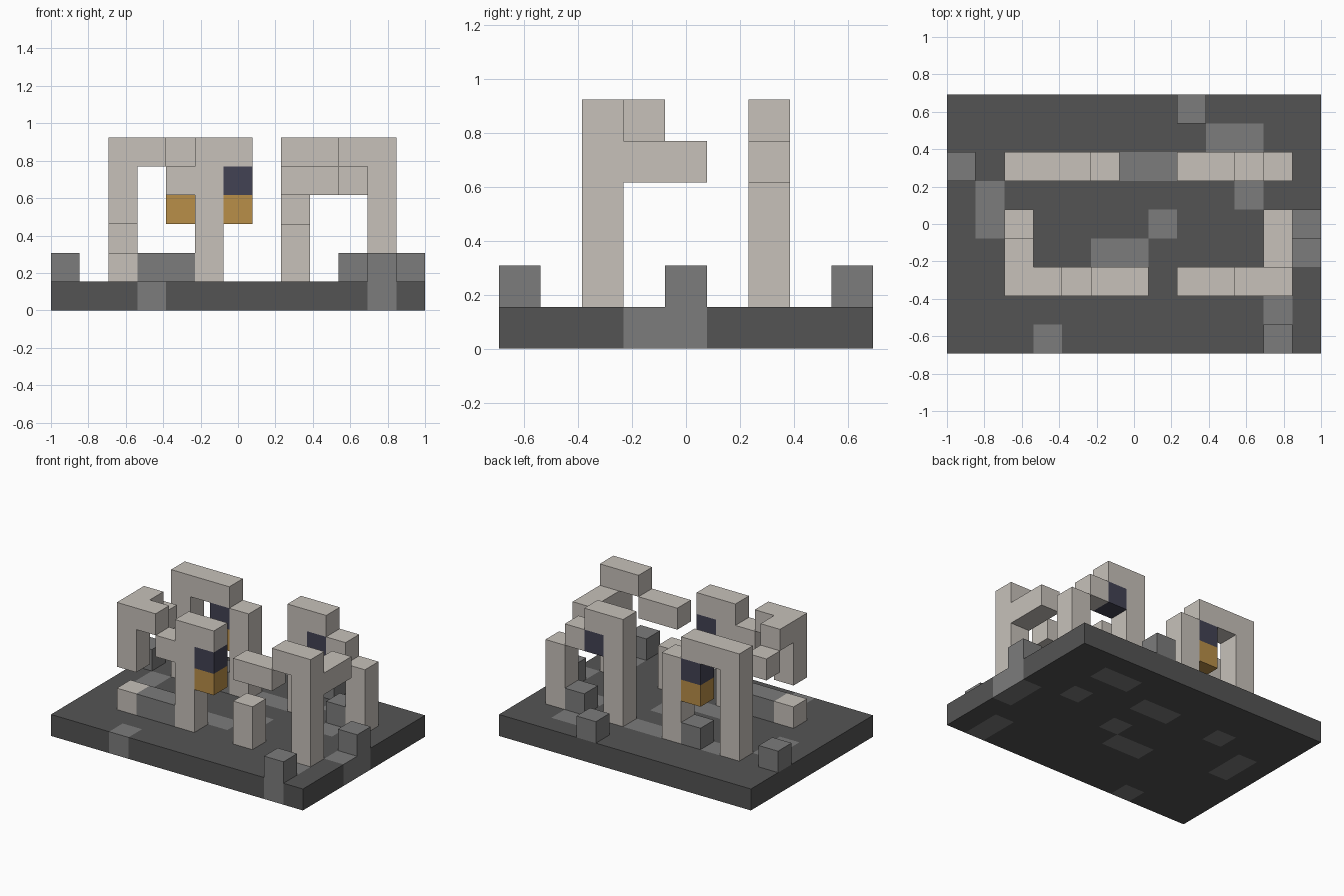
import bpy
import bmesh
from mathutils import Vector

old = bpy.data.objects.get("Cube")
if old:
    bpy.data.objects.remove(old, do_unlink=True)

# Block grid: columns along x, rows along y
COLUMNS, ROWS = 13, 9
UNIT = 2 / COLUMNS


def linear(value):
    value /= 255
    return value / 12.92 if value <= 0.04045 else ((value + 0.055) / 1.055) ** 2.4


def material(name, *rgb):
    colour = [linear(channel) for channel in rgb] + [1.0]
    mat = bpy.data.materials.new(name)
    mat.use_nodes = True
    mat.diffuse_color = colour
    shader = mat.node_tree.nodes["Principled BSDF"]
    shader.inputs["Base Color"].default_value = colour
    shader.inputs["Roughness"].default_value = 0.9
    return mat


STONE = material("pale_stone", 199, 193, 186)
DARK = material("dark_ground", 84, 84, 84)
GREY = material("grey_rubble", 124, 124, 124)
OCHRE = material("ochre_wood", 184, 142, 72)
NAVY = material("navy_glass", 66, 66, 84)


def make_object(name, bm, *mats):
    mesh = bpy.data.meshes.new(name)
    bmesh.ops.recalc_face_normals(bm, faces=bm.faces)
    bm.to_mesh(mesh)
    bm.free()
    for mat in mats:
        mesh.materials.append(mat)
    obj = bpy.data.objects.new(name, mesh)
    bpy.context.collection.objects.link(obj)
    return obj


def block(name, mat, column, row, level, wide=1, deep=1, tall=1):
    """Box whose lowest corner is a grid cell, sized in cells."""
    size = Vector((wide, deep, tall))
    corner = Vector((column - COLUMNS / 2, row - ROWS / 2, level))
    bm = bmesh.new()
    bmesh.ops.create_cube(bm, size=1)
    for vert in bm.verts:
        vert.co = (corner + size / 2 + vert.co * size) * UNIT
    return make_object(name, bm, mat)


# Ground slab, with worn grey cells running through its thickness
WORN = {(3, 0), (11, 0), (11, 1), (12, 3), (12, 4), (5, 3), (6, 3), (7, 4),
        (1, 4), (1, 5), (10, 5), (6, 6), (7, 6), (3, 6), (9, 7), (10, 7)}


def ground():
    bm = bmesh.new()
    bmesh.ops.create_grid(bm, x_segments=COLUMNS, y_segments=ROWS, size=1)
    for vert in bm.verts:
        vert.co.y *= ROWS / COLUMNS
    raised = bmesh.ops.extrude_face_region(bm, geom=bm.faces[:])
    for item in raised["geom"]:
        if isinstance(item, bmesh.types.BMVert):
            item.co.z += UNIT
    for face in bm.faces:
        centre = face.calc_center_median()
        column = min(int(centre.x / UNIT + COLUMNS / 2), COLUMNS - 1)
        row = min(int(centre.y / UNIT + ROWS / 2), ROWS - 1)
        face.material_index = int((column, row) in WORN)
    make_object("ground_slab", bm, DARK, GREY)


ground()

# Front wall, right half
FRONT, BACK = 2, 6
block("front_corner_stub", STONE, 2, FRONT, 1)
block("front_corner_pier", STONE, 2, FRONT, 3, tall=3)
block("front_corner_lintel", STONE, 3, FRONT, 5)
block("front_pillar", STONE, 5, FRONT, 1, tall=5)
block("front_pillar_arm", STONE, 4, FRONT, 4)
block("front_pillar_lintel", STONE, 6, FRONT, 5)
block("front_window", NAVY, 6, FRONT, 4)
block("front_shutter", OCHRE, 6, FRONT, 3)

# Front wall, left half
block("front_stub", STONE, 8, FRONT, 1, tall=2)
block("front_beam", STONE, 8, FRONT, 4, wide=2)
block("front_left_lintel", STONE, 10, FRONT, 5)
block("front_left_pillar", STONE, 11, FRONT, 1, tall=5)

# Side walls
block("left_side_beam", STONE, 11, 3, 4, deep=2)
block("right_side_lintel", STONE, 2, 3, 5)
block("right_side_beam", STONE, 2, 4, 4)

# Back wall, right half
block("back_corner_pillar", STONE, 2, BACK, 1, tall=5)
block("back_arch_lintel", STONE, 3, BACK, 5, wide=2)
block("back_arch_pillar", STONE, 5, BACK, 1, tall=4)
block("back_arch_window", NAVY, 4, BACK, 4)
block("back_arch_shutter", OCHRE, 4, BACK, 3)

# Back wall, left half
block("back_tall_pillar", STONE, 8, BACK, 1, tall=5)
block("back_left_lintel", STONE, 9, BACK, 5)
block("back_left_window", NAVY, 9, BACK, 4)
block("back_left_beam", STONE, 10, BACK, 4)
block("back_left_pillar", STONE, 11, BACK, 1, tall=3)

# Fallen rubble
block("rubble_strip", GREY, 3, FRONT, 1, wide=2)
for column, row in ((11, 0), (12, 4), (8, 8), (10, BACK), (4, BACK), (0, BACK)):
    block("rubble_block", GREY, column, row, 1)
